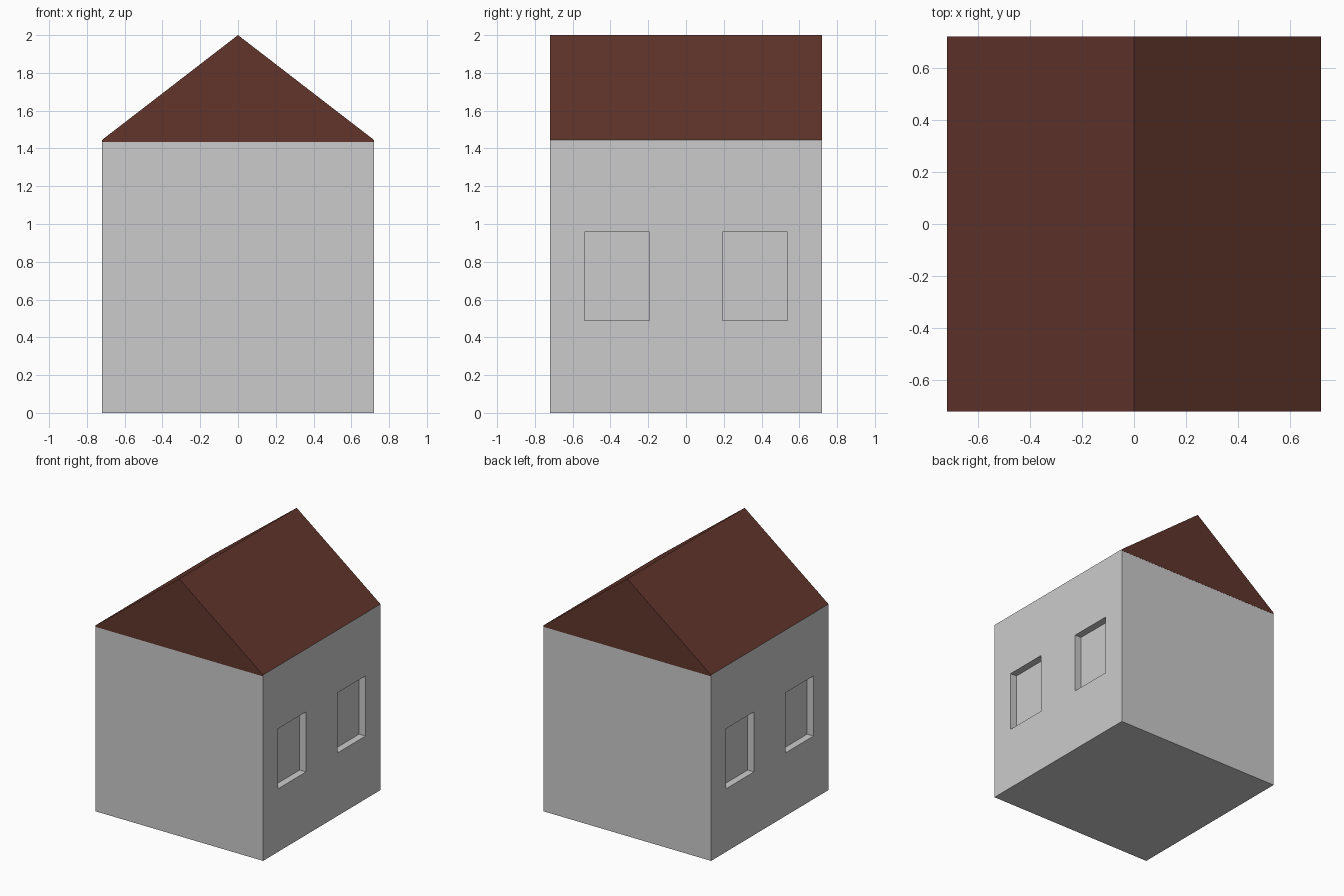
import bpy, bmesh

if "Cube" in bpy.data.objects:
    bpy.data.objects.remove(bpy.data.objects["Cube"])

H = 0.72        # half width and half depth
EAVE = 1.445
DEPTH = 0.055   # window recess


def box(name, lo, hi):
    size = [b - a for a, b in zip(lo, hi)]
    bpy.ops.mesh.primitive_cube_add(size=1, location=[(a + b) / 2 for a, b in zip(lo, hi)])
    ob = bpy.context.object
    ob.name = name
    ob.scale = size
    bpy.ops.object.transform_apply(location=True, rotation=False, scale=True)
    return ob


# Walls, with two shallow window recesses on each side
walls = box("walls", (-H, -H, 0), (H, H, EAVE))
for sx in (-1, 1):
    for sy in (-1, 1):
        x, y = sx * H, sy * 0.365
        cutter = box("window_cutter", (x - DEPTH, y - 0.172, 0.49), (x + DEPTH, y + 0.172, 0.957))
        mod = walls.modifiers.new("window", 'BOOLEAN')
        mod.operation = 'DIFFERENCE'
        mod.solver = 'EXACT'
        mod.object = cutter
        bpy.context.view_layer.objects.active = walls
        bpy.ops.object.modifier_apply(modifier=mod.name)
        bpy.data.objects.remove(cutter)

# Gable roof: profile extruded front to back, a hair proud of the end walls
profile = [(-H + 0.002, 1.434), (H - 0.002, 1.434), (H, EAVE), (0, 2.0), (-H, EAVE)]
L = H + 0.001
bm = bmesh.new()
face = bm.faces.new([bm.verts.new((x, -L, z)) for x, z in profile])
ext = bmesh.ops.extrude_face_region(bm, geom=[face])
bmesh.ops.translate(bm, vec=(0, 2 * L, 0),
                    verts=[g for g in ext["geom"] if isinstance(g, bmesh.types.BMVert)])
bmesh.ops.recalc_face_normals(bm, faces=bm.faces)
mesh = bpy.data.meshes.new("roof")
bm.to_mesh(mesh)
bm.free()
roof = bpy.data.objects.new("roof", mesh)
bpy.context.collection.objects.link(roof)

# Dark red-brown roof colour
mat = bpy.data.materials.new("roof_brown")
mat.diffuse_color = (0.12, 0.035, 0.025, 1)
mat.use_nodes = True
mat.node_tree.nodes["Principled BSDF"].inputs["Base Color"].default_value = mat.diffuse_color
mesh.materials.append(mat)
